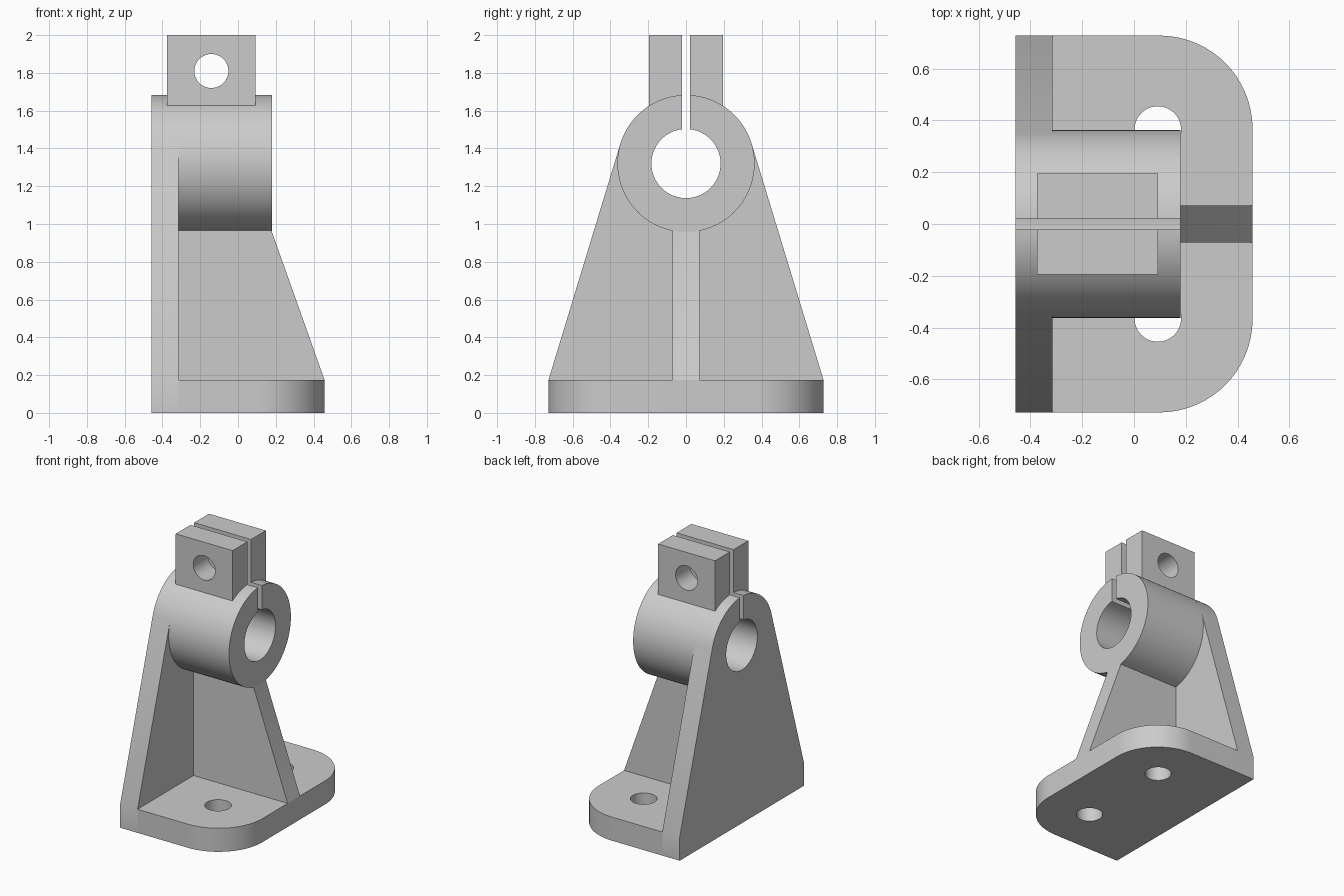
import bpy, bmesh
from math import sin, cos, asin, acos, atan2, hypot, radians, degrees

if "Cube" in bpy.data.objects:
    bpy.data.objects.remove(bpy.data.objects["Cube"])

grey = bpy.data.materials.new("plain grey")
grey.use_nodes = True
grey.diffuse_color = (0.6, 0.6, 0.6, 1)
grey.node_tree.nodes["Principled BSDF"].inputs["Base Color"].default_value = grey.diffuse_color

# Main dimensions
BACK, PLATE, NOSE, TOE = -0.458, -0.315, 0.18, 0.458
HALF_W, BASE_H, RIB = 0.728, 0.175, 0.072
AXIS_Z, OUTER, BORE, SLOT = 1.32, 0.363, 0.183, 0.022
AXES = {"x": lambda p, q, d: (d, p, q),
        "y": lambda p, q, d: (p, d, q),
        "z": lambda p, q, d: (p, q, d)}


def arc(cx, cy, r, start, end, steps=48):
    """Points along an arc, angles in degrees."""
    angles = [radians(start + (end - start) * i / steps) for i in range(steps + 1)]
    return [(cx + r * cos(a), cy + r * sin(a)) for a in angles]


def prism(name, outline, axis, near, far):
    """Extrude a flat outline along an axis."""
    bm = bmesh.new()
    face = bm.faces.new([bm.verts.new(AXES[axis](p, q, near)) for p, q in outline])
    new = bmesh.ops.extrude_face_region(bm, geom=[face])["geom"]
    shift = AXES[axis](0, 0, far - near)
    bmesh.ops.translate(bm, vec=shift, verts=[v for v in new if isinstance(v, bmesh.types.BMVert)])
    bmesh.ops.recalc_face_normals(bm, faces=bm.faces)
    mesh = bpy.data.meshes.new(name)
    bm.to_mesh(mesh)
    bm.free()
    mesh.materials.append(grey)
    obj = bpy.data.objects.new(name, mesh)
    bpy.context.collection.objects.link(obj)
    return obj


def drill(obj, cx, cy, r, axis, near, far):
    """Cut a round hole through a part."""
    cutter = prism("cutter", arc(cx, cy, r, 0, 352.5, 47), axis, near, far)
    mod = obj.modifiers.new("hole", "BOOLEAN")
    mod.operation, mod.solver, mod.object = "DIFFERENCE", "EXACT", cutter
    bpy.context.view_layer.objects.active = obj
    bpy.ops.object.modifier_apply(modifier=mod.name)
    bpy.data.objects.remove(cutter)


# Split bore, traced from the right of the slot round to the left
slot_out = degrees(asin(SLOT / OUTER))
slot_in = degrees(asin(SLOT / BORE))
bore = arc(0, AXIS_Z, BORE, 90 - slot_in, -270 + slot_in, 72)

# Base with two rounded corners and two bolt holes
R = 0.36
corner_x, corner_y = TOE - R, HALF_W - R
base = prism("base", [(PLATE, -HALF_W)] + arc(corner_x, -corner_y, R, -90, 0, 24)
             + arc(corner_x, corner_y, R, 0, 90, 24) + [(PLATE, HALF_W)], "z", 0, BASE_H)
for side in (-1, 1):
    drill(base, 0.092, side * 0.365, 0.09, "z", -0.1, BASE_H + 0.1)

# Back plate, its sloping sides tangent to the barrel
dy, dz = HALF_W, BASE_H - AXIS_Z
tangent = degrees(atan2(dz, dy) + acos(OUTER / hypot(dy, dz)))
left_half = [(HALF_W, 0), (HALF_W, BASE_H)] + arc(0, AXIS_Z, OUTER, tangent, 90 - slot_out, 24)
right_half = [(-y, z) for y, z in reversed(left_half)]
back_plate = prism("back_plate", left_half + bore + right_half, "x", BACK, PLATE)

# Clamp barrel
shell = arc(0, AXIS_Z, OUTER, -270 + slot_out, 90 - slot_out, 96)
barrel = prism("barrel", shell + bore, "x", PLATE, NOSE)

# Supporting rib under the barrel
rib = prism("rib", [(PLATE, BASE_H), (TOE, BASE_H), (NOSE, AXIS_Z - OUTER),
                    (NOSE - 0.005, 1.05), (PLATE, 1.05)], "y", -RIB, RIB)

# Pair of clamp ears with a cross hole
parts = [base, back_plate, barrel, rib]
for name, side in (("left_ear", -1), ("right_ear", 1)):
    ear = prism(name.replace("left", "front").replace("right", "back"),
                [(-0.375, 1.61), (0.092, 1.61), (0.092, 2), (-0.375, 2)],
                "y", side * SLOT, side * 0.195)
    drill(ear, -0.141, 1.81, 0.09, "y", -0.4, 0.4)
    parts.append(ear)

# Smooth the curved walls, keep edges sharp
bpy.ops.object.select_all(action="DESELECT")
for part in parts:
    part.select_set(True)
bpy.context.view_layer.objects.active = base
bpy.ops.object.shade_smooth_by_angle(angle=radians(30))
